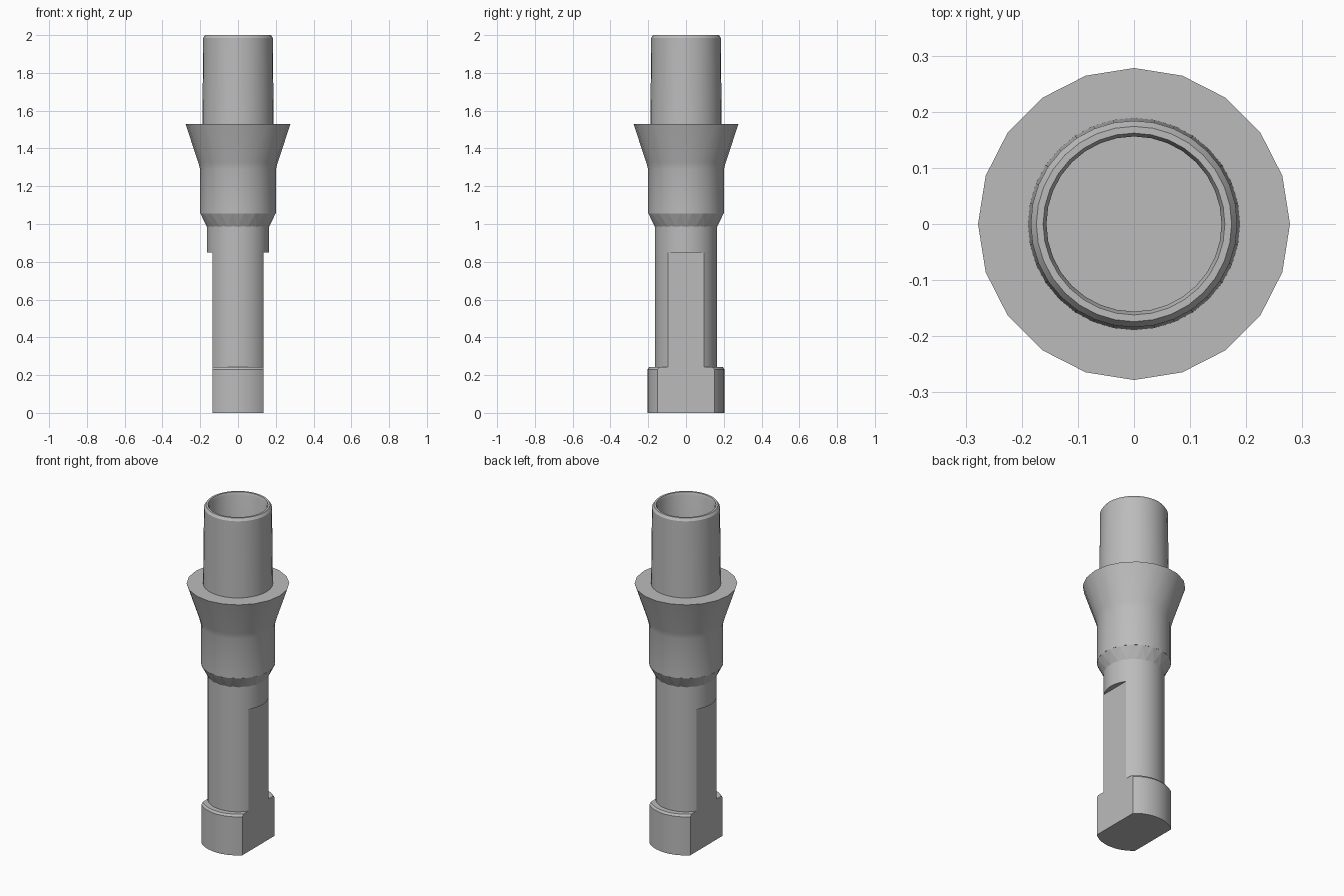
import bpy, bmesh
from math import sin, cos, pi, radians

cube = bpy.data.objects.get("Cube")
if cube:
    bpy.data.objects.remove(cube, do_unlink=True)

grey = bpy.data.materials.new("plain grey metal")
grey.use_nodes = True
GREY = (0.5, 0.5, 0.5, 1)
grey.diffuse_color = GREY
grey.node_tree.nodes["Principled BSDF"].inputs["Base Color"].default_value = GREY


def lathe(name, profile, sides, flat=None, twist=0.0, smooth=True):
    """Turn (radius, z) points around z; flat trims both x sides to a plane."""
    bm = bmesh.new()
    rings = []
    for row, (r, z) in enumerate(profile):
        angles = [(i + row * twist) * 2 * pi / sides for i in range(sides)]
        rings.append([bm.verts.new((r * sin(a), -r * cos(a), z)) for a in angles])
    for low, high in zip(rings, rings[1:]):
        for i in range(sides):
            j = (i + 1) % sides
            if twist:
                bm.faces.new((low[i], low[j], high[i]))
                bm.faces.new((low[j], high[j], high[i]))
            else:
                bm.faces.new((low[i], low[j], high[j], high[i]))
    bm.faces.new(rings[0][::-1])
    bm.faces.new(rings[-1])
    if flat:
        for side in (-1, 1):
            cut = bmesh.ops.bisect_plane(
                bm, geom=bm.verts[:] + bm.edges[:] + bm.faces[:], dist=1e-5,
                plane_co=(side * flat, 0, 0), plane_no=(side, 0, 0), clear_outer=True)
            edges = [e for e in cut["geom_cut"] if isinstance(e, bmesh.types.BMEdge)]
            bmesh.ops.edgeloop_fill(bm, edges=edges)
    bmesh.ops.recalc_face_normals(bm, faces=bm.faces[:])
    mesh = bpy.data.meshes.new(name)
    bm.to_mesh(mesh)
    bm.free()
    mesh.materials.append(grey)
    obj = bpy.data.objects.new(name, mesh)
    bpy.context.collection.objects.link(obj)
    if smooth:
        bpy.ops.object.select_all(action="DESELECT")
        obj.select_set(True)
        bpy.context.view_layer.objects.active = obj
        bpy.ops.object.shade_smooth_by_angle(angle=radians(30))
    return obj


# Foot and lower stem, trimmed by two parallel flats
FLAT = 0.135
lathe("foot", [(0.204, 0), (0.204, 0.23), (0.195, 0.242)], 40, FLAT)
lathe("flatted_stem", [(0.165, 0.242), (0.165, 0.85)], 40, FLAT)

# Full round neck above the flats
lathe("round_neck", [(0.165, 0.85), (0.165, 0.99)], 40)

# Faceted band of triangles, then the flared sleeve
lathe("faceted_band", [(0.165, 0.985), (0.201, 1.055)], 20, twist=0.5, smooth=False)
lathe("flared_sleeve", [(0.201, 1.055), (0.201, 1.29), (0.21, 1.325), (0.278, 1.53)], 20)

# Hollow tube with a chamfered rim and a closed bore
lathe("hollow_tube", [(0.189, 1.53), (0.184, 1.985), (0.174, 2.0),
                      (0.162, 2.0), (0.156, 1.985), (0.156, 1.1)], 32)
